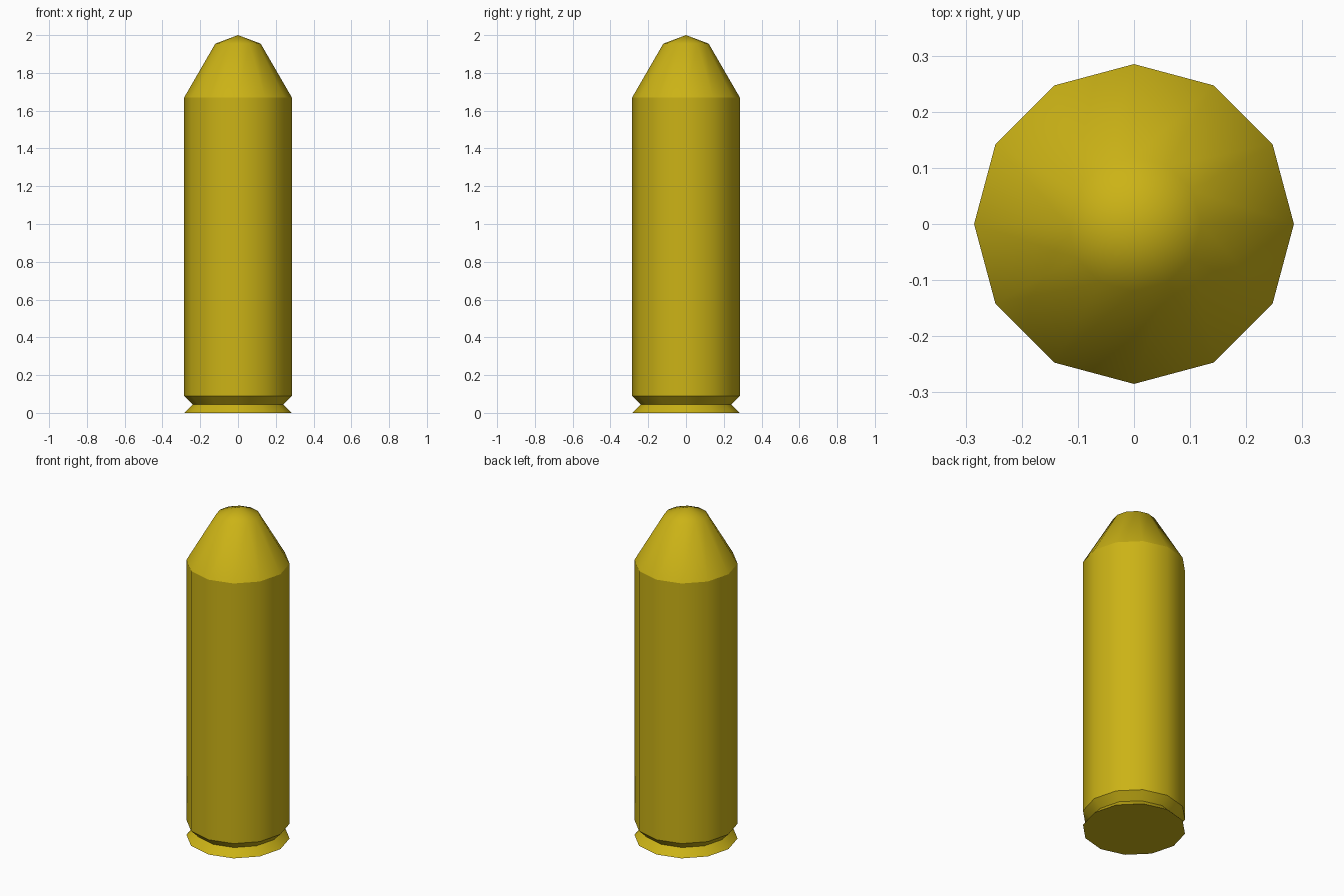
import bpy, bmesh, math

if "Cube" in bpy.data.objects:
    bpy.data.objects.remove(bpy.data.objects["Cube"])

SIDES = 12


def lathe(name, profile, sharp_rings, material):
    """Revolve (radius, z) points around z; cap the bottom, close the top to a tip."""
    bm = bmesh.new()
    rings = []
    for r, z in profile:
        if r == 0:
            rings.append([bm.verts.new((0, 0, z))] * SIDES)
        else:
            rings.append([bm.verts.new((r * math.cos(math.tau * i / SIDES),
                                        r * math.sin(math.tau * i / SIDES), z))
                          for i in range(SIDES)])
    for low, high in zip(rings, rings[1:]):
        for i in range(SIDES):
            j = (i + 1) % SIDES
            corners = [low[i], low[j], high[j], high[i]]
            bm.faces.new(list(dict.fromkeys(corners)))
    bm.faces.new(rings[0][::-1])
    for face in bm.faces:
        face.smooth = True
    # Hard creases around the chosen rings
    for k in sharp_rings:
        for i in range(SIDES):
            bm.edges.get((rings[k][i], rings[k][(i + 1) % SIDES])).smooth = False
    mesh = bpy.data.meshes.new(name)
    bm.to_mesh(mesh)
    bm.free()
    mesh.materials.append(material)
    obj = bpy.data.objects.new(name, mesh)
    bpy.context.collection.objects.link(obj)
    return obj


brass = bpy.data.materials.new("brass")
brass.diffuse_color = (0.60, 0.45, 0.008, 1)
brass.use_nodes = True
brass.node_tree.nodes["Principled BSDF"].inputs["Base Color"].default_value = brass.diffuse_color

# Rim, extractor groove, straight case, tapered nose and blunt tip
cartridge = [(0.285, 0), (0.24, 0.045), (0.285, 0.09),
             (0.285, 1.67), (0.12, 1.955), (0, 2.0)]
lathe("cartridge", cartridge, (0, 1, 2, 3), brass)
